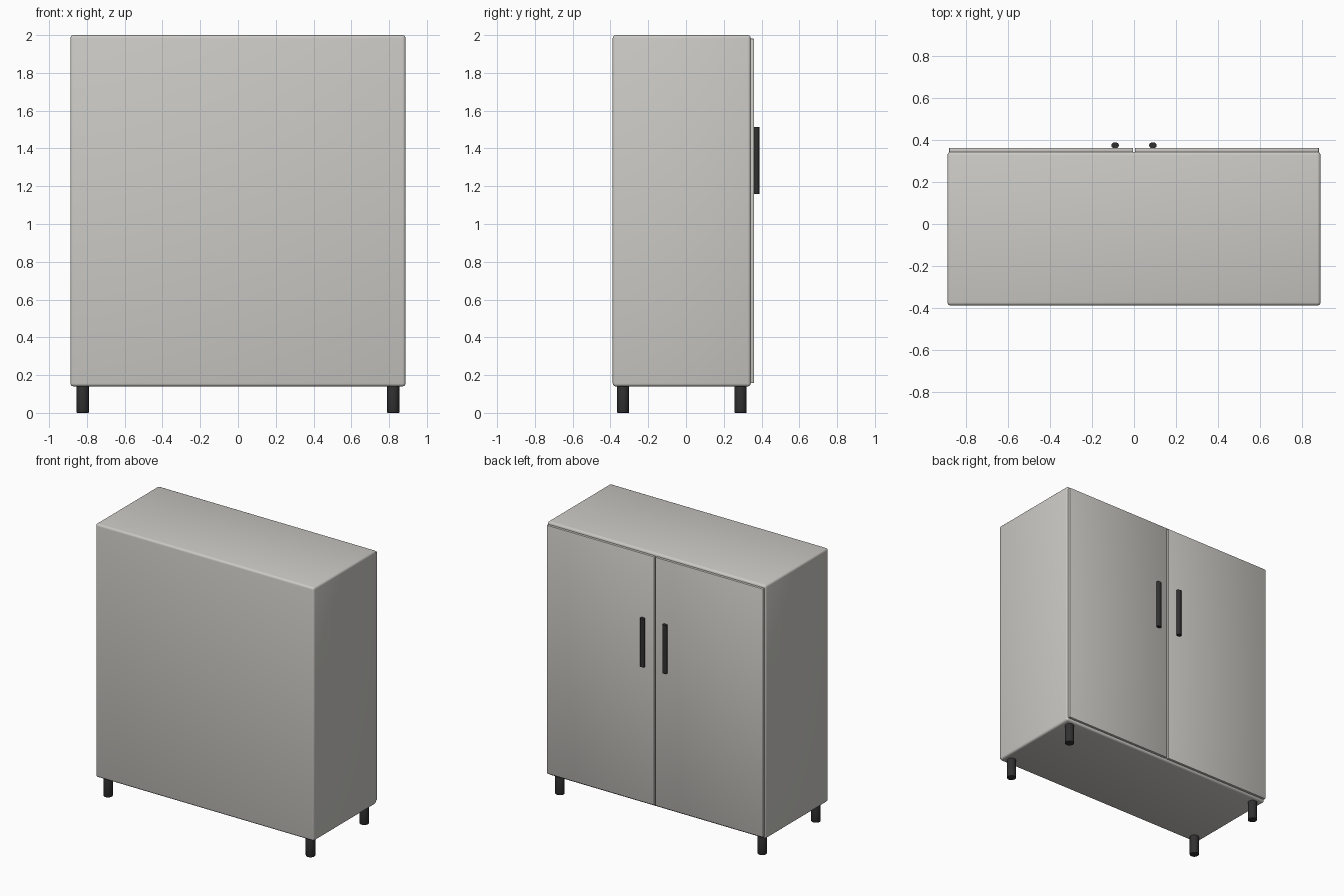
import bpy
import math

if "Cube" in bpy.data.objects:
    bpy.data.objects.remove(bpy.data.objects["Cube"])


def material(name, color):
    m = bpy.data.materials.new(name)
    m.diffuse_color = (*color, 1)
    m.use_nodes = True
    m.node_tree.nodes["Principled BSDF"].inputs["Base Color"].default_value = m.diffuse_color
    return m


panel = material("panel", (0.60, 0.59, 0.56))
dark = material("dark_metal", (0.03, 0.03, 0.03))


def finish(o, name, mat, bevel, segments):
    o.name = name
    o.data.materials.append(mat)
    bpy.ops.object.transform_apply(location=False, rotation=False, scale=True)
    if bevel:
        b = o.modifiers.new("bevel", "BEVEL")
        b.width, b.segments, b.limit_method = bevel, segments, 'ANGLE'
        bpy.ops.object.modifier_apply(modifier=b.name)
    bpy.ops.object.shade_smooth_by_angle(angle=math.radians(35))


def box(name, lo, hi, bevel, segments=3):
    bpy.ops.mesh.primitive_cube_add(size=1, location=[(a + b) / 2 for a, b in zip(lo, hi)])
    o = bpy.context.object
    o.scale = [b - a for a, b in zip(lo, hi)]
    finish(o, name, panel, bevel, segments)


def rod(name, x, y, z0, z1, rx, ry, bevel=0):
    bpy.ops.mesh.primitive_cylinder_add(vertices=24, radius=1, depth=z1 - z0,
                                        location=(x, y, (z0 + z1) / 2))
    o = bpy.context.object
    o.scale = (rx, ry, 1)
    finish(o, name, dark, bevel, 2)


# Cabinet carcass
box("cabinet_body", (-0.887, -0.388, 0.14), (0.887, 0.343, 2.0), 0.016)

for side, s in (("left", -1), ("right", 1)):
    # Door slab and its upright handle
    x0, x1 = sorted((s * 0.005, s * 0.879))
    box(side + "_door", (x0, 0.341, 0.158), (x1, 0.361, 1.981), 0.003, 2)
    rod(side + "_handle", s * 0.09, 0.374, 1.16, 1.514, 0.018, 0.0145)
    # Round legs
    for end, y in (("front", -0.333), ("back", 0.289)):
        rod(f"{end}_{side}_leg", s * 0.822, y, 0, 0.15, 0.032, 0.032, 0.003)
